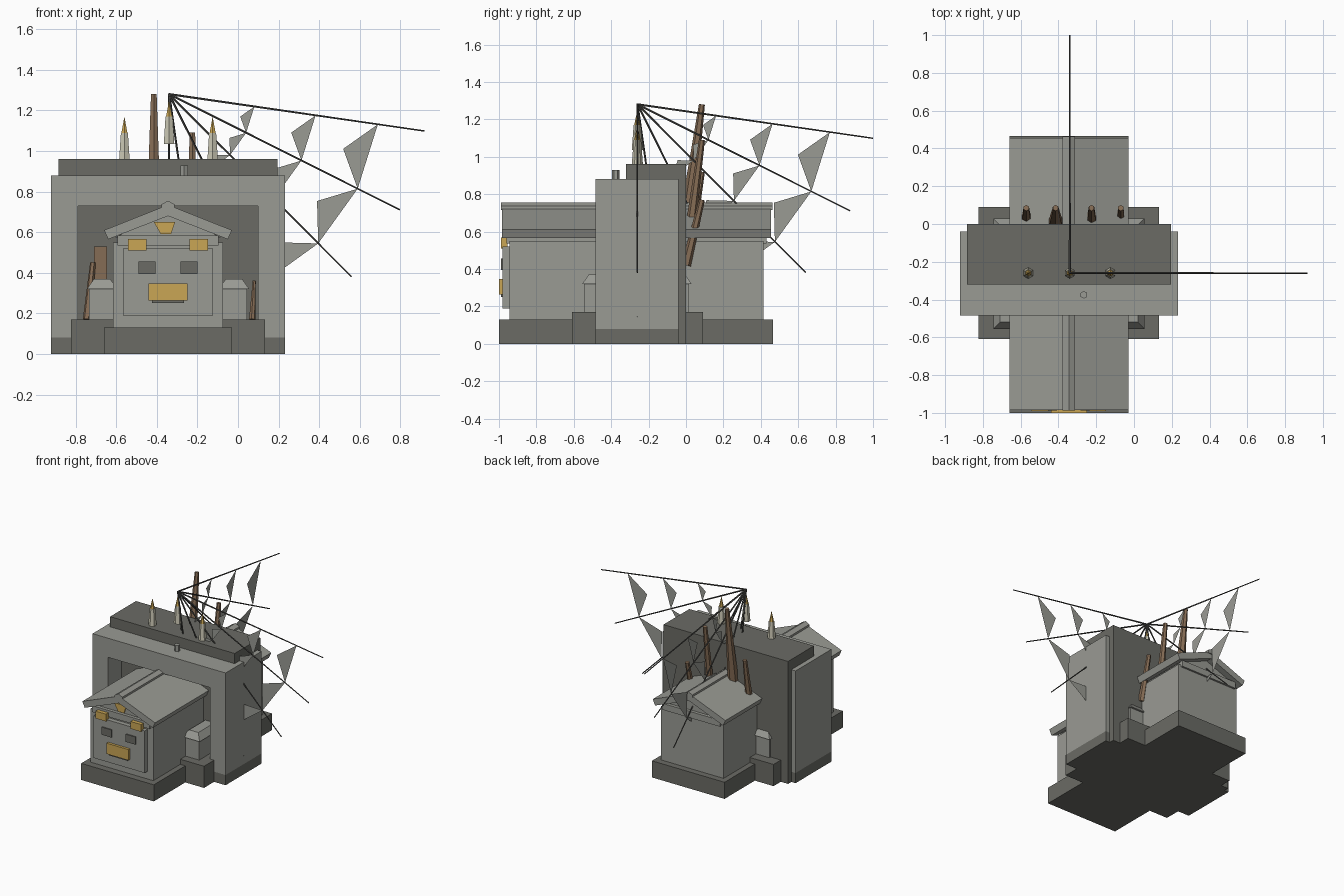
import bpy, bmesh
from math import sin, cos, radians
from mathutils import Vector

cube = bpy.data.objects.get("Cube")
if cube:
    bpy.data.objects.remove(cube, do_unlink=True)


def material(name, rgb):
    m = bpy.data.materials.new(name)
    m.use_nodes = True
    m.diffuse_color = (*rgb, 1)
    m.node_tree.nodes["Principled BSDF"].inputs["Base Color"].default_value = (*rgb, 1)
    return m


STONE = material("light stone", (0.32, 0.325, 0.295))
DARK = material("dark stone", (0.145, 0.147, 0.13))
GOLD = material("gold", (0.59, 0.38, 0.09))
WOOD = material("brown wood", (0.235, 0.15, 0.09))
WAX = material("candle wax", (0.60, 0.58, 0.46))
IRON = material("dark iron", (0.07, 0.07, 0.065))

CX = -0.345  # centre line of the building


def finish(name, bm, mat):
    bmesh.ops.recalc_face_normals(bm, faces=bm.faces)
    me = bpy.data.meshes.new(name)
    bm.to_mesh(me)
    bm.free()
    me.materials.append(mat)
    ob = bpy.data.objects.new(name, me)
    bpy.context.collection.objects.link(ob)
    return ob


def box(name, mat, x, y, z, taper=0.0):
    """Box from ranges; taper pulls the top edges inward."""
    bm = bmesh.new()
    bmesh.ops.create_cube(bm, size=1)
    for v in bm.verts:
        top = taper if v.co.z > 0 else 0
        sx, sy = v.co.x * 2, v.co.y * 2
        v.co = ((x[0] + x[1]) / 2 + sx * ((x[1] - x[0]) / 2 - top),
                (y[0] + y[1]) / 2 + sy * ((y[1] - y[0]) / 2 - top),
                z[1] if v.co.z > 0 else z[0])
    return finish(name, bm, mat)


def prism(name, mat, profile, y):
    """Extrude an x-z profile along y."""
    bm = bmesh.new()
    face = bm.faces.new([bm.verts.new((px, y[0], pz)) for px, pz in profile])
    ext = bmesh.ops.extrude_face_region(bm, geom=[face])
    for v in ext["geom"]:
        if isinstance(v, bmesh.types.BMVert):
            v.co.y = y[1]
    return finish(name, bm, mat)


def rod(name, mat, a, b, r1, r2, sides=6):
    """Tapered cylinder between two points."""
    a, b = Vector(a), Vector(b)
    bm = bmesh.new()
    bmesh.ops.create_cone(bm, cap_ends=True, segments=sides,
                          radius1=r1, radius2=r2, depth=(b - a).length)
    rot = (b - a).to_track_quat("Z", "Y")
    for v in bm.verts:
        v.co = rot @ v.co + (a + b) / 2
    return finish(name, bm, mat)


def mirrored(x0, x1):
    """Both x ranges of a part pair around the centre line."""
    return (("left", (CX + x0, CX + x1)), ("right", (CX - x1, CX - x0)))


# Stepped base
box("long_base", DARK, (CX - 0.315, CX + 0.315), (-1, 0.465), (0, 0.13))
box("wide_base", DARK, (CX - 0.477, CX + 0.477), (-0.61, 0.09), (0, 0.17))

# Great gate with a deep recess, closed by a dark rear block
o, i = 0.577, 0.443
prism("gate_frame", STONE, [(CX - o, 0.08), (CX - o, 0.88), (CX + o, 0.88), (CX + o, 0.08),
                            (CX + i, 0.08), (CX + i, 0.73), (CX - i, 0.73), (CX - i, 0.08)],
      (-0.485, -0.04))
for side, xr in mirrored(i, o):
    box(side + "_gate_foot", DARK, xr, (-0.485, -0.04), (0, 0.08))
box("rear_block", DARK, (CX - 0.54, CX + 0.54), (-0.32, 0), (0, 0.96))
rod("roof_pipe", STONE, (-0.265, -0.375, 0.87), (-0.265, -0.375, 0.93), 0.02, 0.02)

# Side blocks with sloping caps
for side, xr in mirrored(0.26, 0.39):
    box(side + "_side_block", STONE, xr, (-0.545, 0.015), (0.17, 0.32))
    box(side + "_side_cap", STONE, (xr[0] - 0.01, xr[1] + 0.01), (-0.555, 0.03),
        (0.32, 0.37), 0.035)

# Long gabled hall
box("hall_walls", STONE, (CX - 0.272, CX + 0.272), (-0.945, 0.415), (0.13, 0.55))
box("hall_frieze", STONE, (CX - 0.25, CX + 0.25), (-0.96, 0.43), (0.535, 0.585))
prism("gable_fill", STONE, [(CX - 0.26, 0.575), (CX + 0.26, 0.575), (CX, 0.70)], (-0.935, 0.405))
prism("roof", STONE, [(CX - 0.315, 0.61), (CX, 0.735), (CX + 0.315, 0.61), (CX + 0.295, 0.565),
                      (CX, 0.68), (CX - 0.295, 0.565)], (-0.985, 0.455))
prism("ridge_cap", STONE, [(CX - 0.033, 0.715), (CX - 0.033, 0.737), (CX, 0.755),
                           (CX + 0.033, 0.737), (CX + 0.033, 0.715)], (-0.988, 0.462))
prism("gable_ornament", GOLD, [(CX - 0.07, 0.65), (CX + 0.035, 0.65),
                               (CX + 0.015, 0.59), (CX - 0.035, 0.59)], (-0.943, -0.93))

# Front panel with face-like details
box("front_panel", STONE, (CX - 0.222, CX + 0.222), (-0.98, -0.94), (0.19, 0.52))
for side, xr in mirrored(0.107, 0.197):
    box(side + "_gold_brow", GOLD, xr, (-0.99, -0.955), (0.51, 0.567))
for side, xr in mirrored(0.062, 0.146):
    box(side + "_eye", DARK, xr, (-0.988, -0.975), (0.395, 0.455))
box("gold_mouth", GOLD, (CX - 0.095, CX + 0.095), (-1, -0.975), (0.263, 0.347))
box("chin_strip", DARK, (CX - 0.08, CX + 0.08), (-0.988, -0.975), (0.25, 0.265))

# Leaning wooden stakes behind the rear block
for n, (x, top, r) in enumerate([(-0.57, 0.92, 0.032), (-0.415, 1.28, 0.042),
                                 (-0.225, 1.09, 0.032), (-0.07, 0.77, 0.026)]):
    rod(f"rear_stake_{n + 1}", WOOD, (x, 0.0, max(0.42, top - 0.65)),
        (x, 0.085, top), r, 0.016)
# Stakes inside the recess
rod("recess_stake_left", WOOD, (0.07, -0.40, 0.17), (0.08, -0.36, 0.36), 0.016, 0.008)
rod("recess_stake_right", WOOD, (-0.745, -0.42, 0.17), (-0.715, -0.38, 0.45), 0.02, 0.014)
box("recess_board", WOOD, (-0.71, -0.645), (-0.38, -0.32), (0.17, 0.53))

# Candles
for n, (x, z) in enumerate([(-0.56, 0.955), (-0.34, 1.035), (-0.125, 0.955)]):
    rod(f"candle_{n + 1}", WAX, (x, -0.26, z), (x, -0.26, z + 0.135), 0.03, 0.02)
    rod(f"flame_{n + 1}", GOLD, (x, -0.26, z + 0.13), (x, -0.26, z + 0.215), 0.018, 0.0)

# Two fans of poles with pennants hung between neighbouring poles
HUB = Vector((-0.34, -0.26, 1.28))
ANGLES = [8.2 + 18.4 * k for k in range(5)]


def fan_point(axis, angle, dist):
    a = radians(angle)
    return HUB + axis * cos(a) * dist - Vector((0, 0, 1)) * sin(a) * dist


for fan, axis in (("side", Vector((1, 0, 0))), ("rear", Vector((0, 1, 0)))):
    for n, angle in enumerate(ANGLES):
        rod(f"{fan}_pole_{n + 1}", IRON, HUB, fan_point(axis, angle, 1.272), 0.006, 0.004, 5)
    bm = bmesh.new()
    for angle in ANGLES[:-1]:
        for d in (0.425, 0.73, 1.04):
            pts = [(angle, d), (angle + 9.2, d * 0.865), (angle + 18.4, d)]
            bm.faces.new([bm.verts.new(fan_point(axis, a, r)) for a, r in pts])
    finish(fan + "_pennants", bm, STONE)
